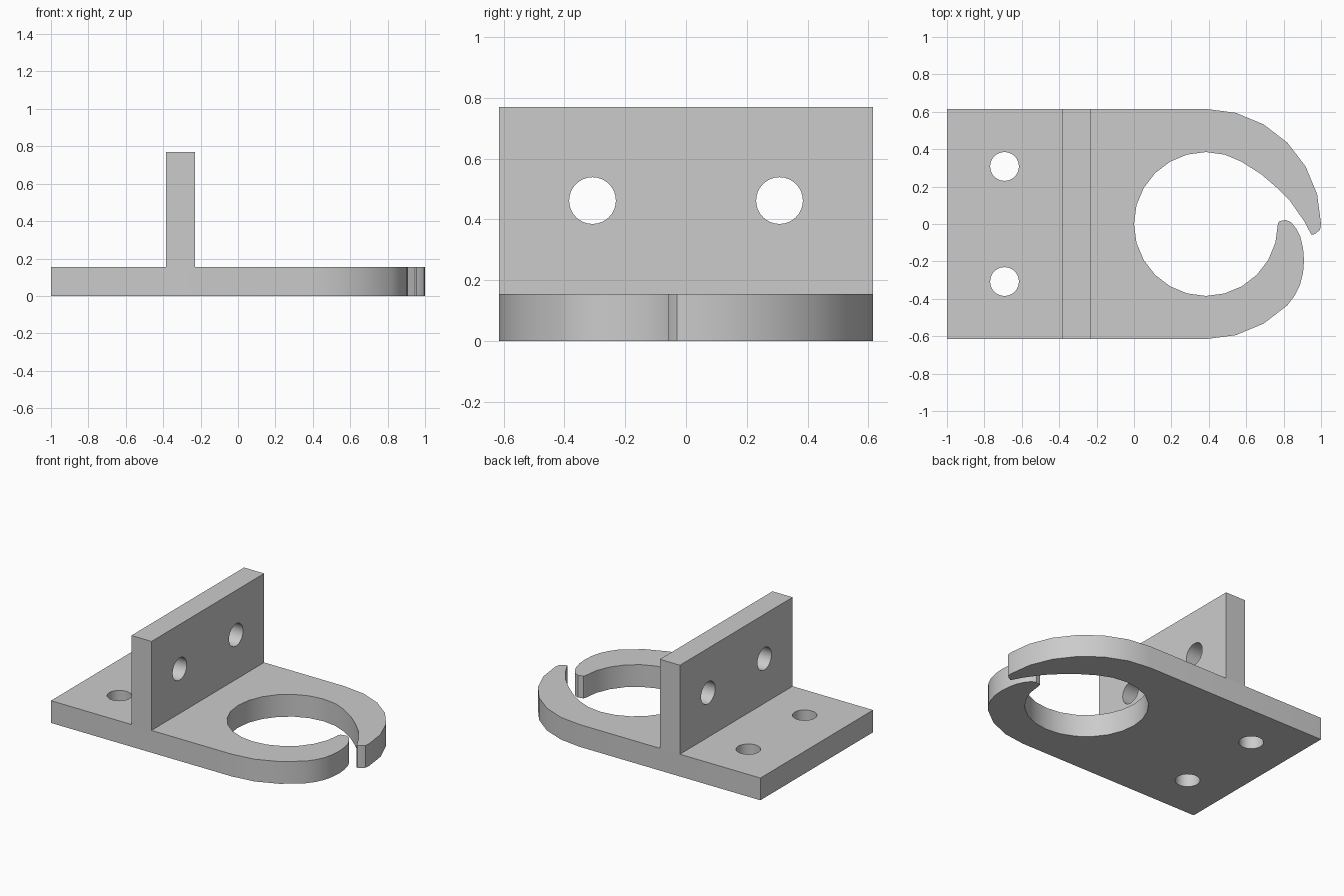
import bpy, bmesh
from math import sin, cos, radians
from mathutils import Matrix, Vector

cube = bpy.data.objects.get("Cube")
if cube:
    bpy.data.objects.remove(cube)

U = 1 / 13            # design unit: overall length is 26 units
THICK = 2 * U
HALF_W = 8 * U        # half width and outer hook radius
RING_X = 5 * U        # centre of the ring

grey = bpy.data.materials.new("plain grey")
grey.use_nodes = True
grey.diffuse_color = (0.6, 0.6, 0.6, 1)
grey.node_tree.nodes["Principled BSDF"].inputs["Base Color"].default_value = (0.6, 0.6, 0.6, 1)


def arc(cx, cy, r, start, end, steps):
    angles = [radians(start + (end - start) * i / steps) for i in range(steps + 1)]
    return [(cx + r * cos(a), cy + r * sin(a)) for a in angles]


def circle(cx, cy, r):
    return arc(cx, cy, r, 0, 360, 32)[:-1]


def plate(name, loops, matrix):
    """Fill an outline with holes, thicken it and place it."""
    bm = bmesh.new()
    edges = []
    for loop in loops:
        verts = [bm.verts.new((x, y, 0)) for x, y in loop]
        edges += [bm.edges.new((v, verts[i - 1])) for i, v in enumerate(verts)]
    bmesh.ops.triangle_fill(bm, use_beauty=True, edges=edges, normal=Vector((0, 0, 1)))
    top = bmesh.ops.extrude_face_region(bm, geom=bm.faces[:], use_keep_orig=True)
    moved = [g for g in top["geom"] if isinstance(g, bmesh.types.BMVert)]
    bmesh.ops.translate(bm, vec=(0, 0, THICK), verts=moved)
    bmesh.ops.recalc_face_normals(bm, faces=bm.faces[:])
    bm.transform(matrix)
    mesh = bpy.data.meshes.new(name)
    bm.to_mesh(mesh)
    bm.free()
    mesh.materials.append(grey)
    obj = bpy.data.objects.new(name, mesh)
    bpy.context.collection.objects.link(obj)
    bpy.ops.object.select_all(action="DESELECT")
    obj.select_set(True)
    bpy.context.view_layer.objects.active = obj
    bpy.ops.object.shade_smooth_by_angle(angle=radians(30))
    return obj


# Base outline: square back end, open ring with an overlapping hooked gap
outline = [(-1, -HALF_W), (-1, HALF_W)]
outline += arc(RING_X, 0, HALF_W, 90, 0, 6)                      # long finger, outside
outline += [(0.995, -0.03), (0.975, -0.048), (0.955, -0.058), (0.947, -0.055)]
outline += [(0.91, 0.015), (0.835, 0.122), (0.765, 0.193),       # long finger, inside
            (0.68, 0.266), (0.575, 0.333), (0.485, 0.371)]
outline += arc(RING_X, 0, 5 * U, 90, 360, 18)                    # ring bore
outline += [(0.775, 0.014), (0.81, 0.022), (0.84, 0.01),         # short finger tip
            (0.868, -0.025), (0.89, -0.07), (0.904, -0.13),
            (0.909, -0.195), (0.904, -0.26), (0.888, -0.325), (0.86, -0.382)]
outline += arc(RING_X, 0, HALF_W, -45, -90, 3)                   # short finger, outside

base_holes = [circle(-9 * U, s * 4 * U, U) for s in (-1, 1)]
plate("hook_base", [outline] + base_holes, Matrix.Identity(4))

# Upright wall: drawn in y and z, thickened along x
wall = [(-HALF_W, THICK), (HALF_W, THICK), (HALF_W, 10 * U), (-HALF_W, 10 * U)]
wall_holes = [circle(s * 4 * U, 6 * U, U) for s in (-1, 1)]
stand = Matrix(((0, 0, 1, -5 * U), (1, 0, 0, 0), (0, 1, 0, 0), (0, 0, 0, 1)))
plate("upright_wall", [wall] + wall_holes, stand)
